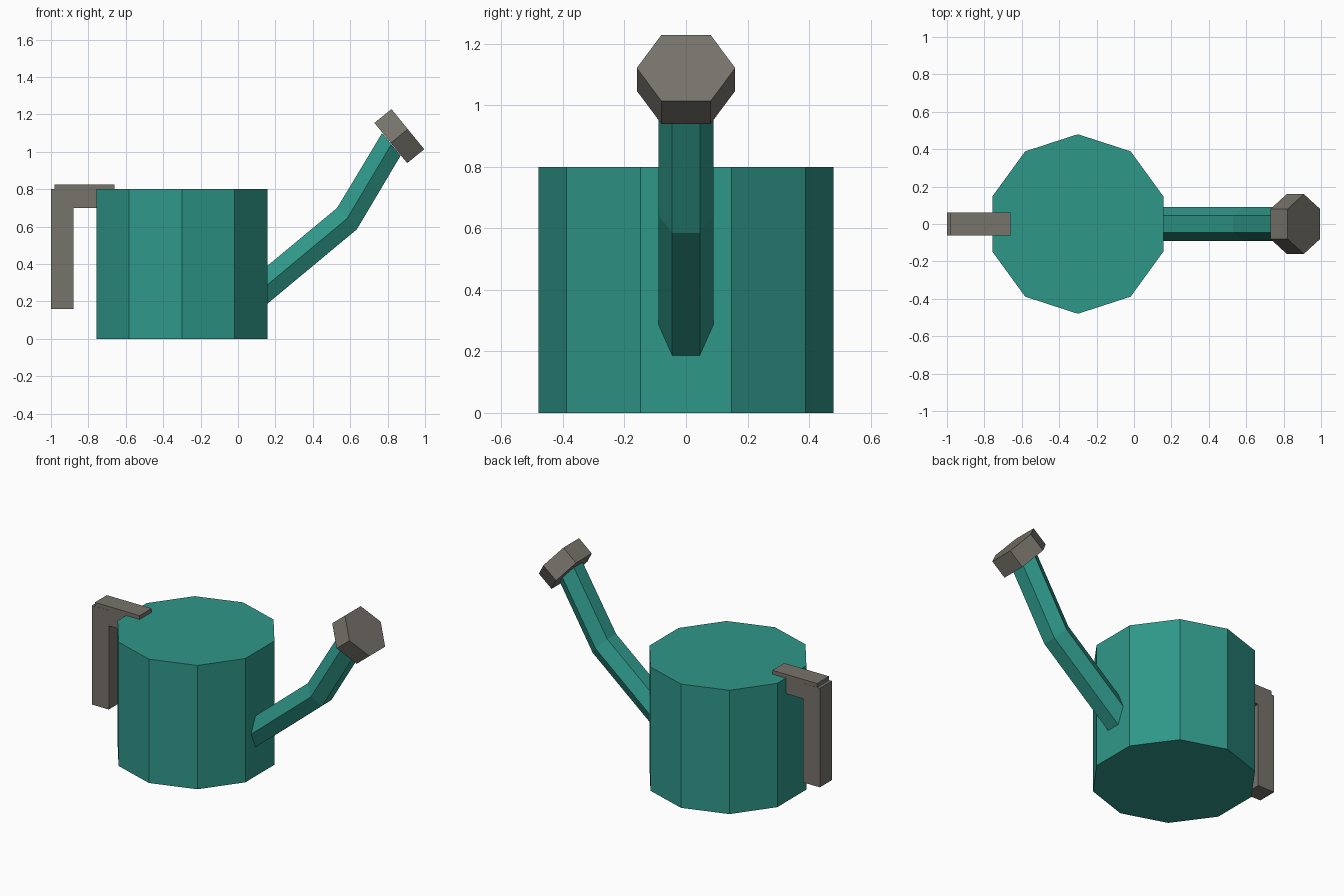
import bpy
import bmesh
from math import cos, sin, pi, radians
from mathutils import Vector

if "Cube" in bpy.data.objects:
    bpy.data.objects.remove(bpy.data.objects["Cube"])


def make_material(name, rgb):
    mat = bpy.data.materials.new(name)
    mat.use_nodes = True
    mat.diffuse_color = (*rgb, 1)
    mat.node_tree.nodes["Principled BSDF"].inputs["Base Color"].default_value = (*rgb, 1)
    return mat


teal = make_material("teal", (0.028, 0.31, 0.25))
grey = make_material("warm grey", (0.185, 0.172, 0.148))


def finish(name, bm, mat):
    bmesh.ops.recalc_face_normals(bm, faces=bm.faces[:])
    mesh = bpy.data.meshes.new(name)
    bm.to_mesh(mesh)
    bm.free()
    mesh.materials.append(mat)
    obj = bpy.data.objects.new(name, mesh)
    bpy.context.collection.objects.link(obj)
    return obj


def prism_along(name, stations, radius, sides, mat):
    """Loft a polygon through (x, z, axis angle in degrees) stations in the XZ plane."""
    bm = bmesh.new()
    rings = []
    for x, z, tilt in stations:
        t = radians(tilt)
        across = Vector((-sin(t), 0, cos(t)))
        ring = []
        for i in range(sides):
            a = 2 * pi * i / sides
            offset = Vector((0, cos(a), 0)) + across * sin(a)
            ring.append(bm.verts.new(Vector((x, 0, z)) + offset * radius))
        rings.append(ring)
    for low, high in zip(rings, rings[1:]):
        for i in range(sides):
            j = (i + 1) % sides
            bm.faces.new((low[i], low[j], high[j], high[i]))
    bm.faces.new(rings[0])
    bm.faces.new(rings[-1])
    return finish(name, bm, mat)


def box(name, x0, x1, z0, z1, half_width, mat):
    bm = bmesh.new()
    bmesh.ops.create_cube(bm, size=1)
    for v in bm.verts:
        v.co = Vector((x1 if v.co.x > 0 else x0,
                       half_width if v.co.y > 0 else -half_width,
                       z1 if v.co.z > 0 else z0))
    return finish(name, bm, mat)


# Ten-sided water tank, with corners on the front and back
prism_along("tank", [(-0.3, 0, 90), (-0.3, 0.8, 90)], 0.48, 10, teal)

# Bent hexagonal spout, rooted inside the tank
prism_along("spout", [(0.08, 0.225, 39.5), (0.583, 0.643, 42.5), (0.82, 1.04, 39.5)],
            0.09, 6, teal)

# Sprinkler head
prism_along("sprinkler_head", [(0.817, 1.047, 39.2), (0.908, 1.121, 39.2)], 0.16, 6, grey)

# Handle made of an upright grip and a bar resting over the rim
box("handle_grip", -1.0, -0.88, 0.16, 0.8, 0.062, grey)
box("handle_bar", -0.98, -0.66, 0.7, 0.825, 0.061, grey)
